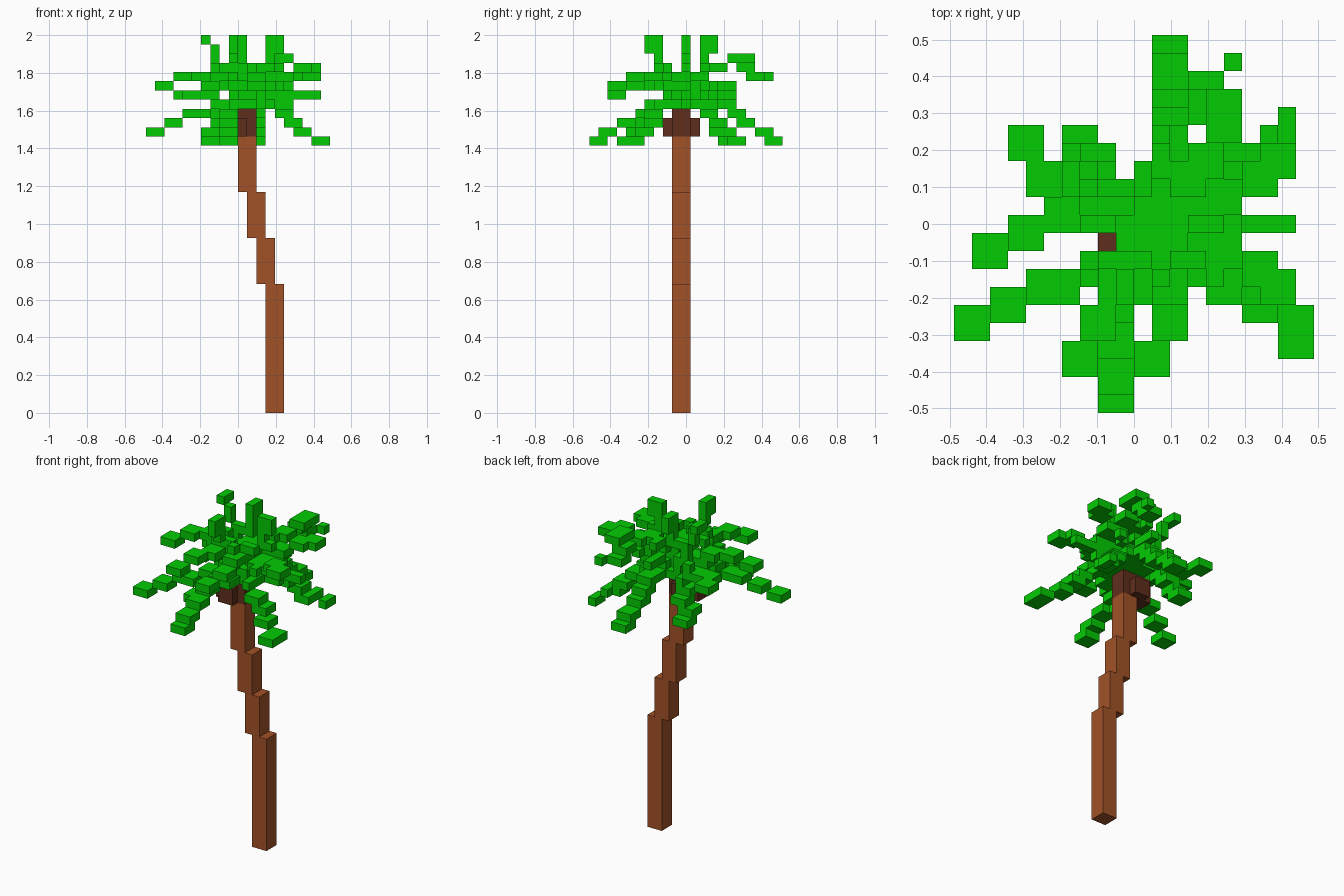
import bpy, bmesh, math
from mathutils import Vector, Matrix

if "Cube" in bpy.data.objects:
    bpy.data.objects.remove(bpy.data.objects["Cube"], do_unlink=True)

UNIT = 2 / 41  # edge of one block


def material(name, colour):
    mat = bpy.data.materials.new(name)
    mat.use_nodes = True
    mat.diffuse_color = (*colour, 1)
    mat.node_tree.nodes["Principled BSDF"].inputs["Base Color"].default_value = (*colour, 1)
    return mat


leaf_green = material("leaf green", (0.001, 0.6, 0.001))
bark_brown = material("bark brown", (0.36, 0.085, 0.02))
heart_brown = material("dark heart brown", (0.115, 0.028, 0.012))


def build(name, boxes, mat):
    """Make one object from boxes given as low corner and size, in blocks."""
    bm = bmesh.new()
    for corner, size in boxes:
        centre = Vector(corner) + Vector(size) / 2 - Vector((0, 0.5, 0))
        bmesh.ops.create_cube(bm, size=UNIT, matrix=Matrix.Translation(centre * UNIT)
                              @ Matrix.Diagonal((*size, 1)))
    mesh = bpy.data.meshes.new(name)
    bm.to_mesh(mesh)
    bm.free()
    mesh.materials.append(mat)
    obj = bpy.data.objects.new(name, mesh)
    bpy.context.collection.objects.link(obj)


def frond(name, *points, width=2):
    """Lay flat blocks along a bent path, snapped to the block grid."""
    boxes = []
    for start, end in zip(points, points[1:]):
        a, b = Vector(start), Vector(end)
        d = b - a
        steps = max(1, math.ceil(max(abs(d.x) / width, abs(d.y) / width, abs(d.z))))
        for i in range(steps + 1):
            p = a.lerp(b, i / steps)
            corner = (math.floor(p.x - width / 2 + 0.5),
                      math.floor(p.y - width / 2 + 0.5), math.floor(p.z + 0.5))
            if (corner, (width, width, 1)) not in boxes:
                boxes.append((corner, (width, width, 1)))
    build(name, boxes, leaf_green)


# Trunk: stacked square segments, each shifted one block sideways
levels = [0, 14, 19, 24, 30]
for i, (low, high) in enumerate(zip(levels, levels[1:])):
    build(f"trunk_segment_{i + 1}", [((3 - i, -1, low), (2, 2, high - low))], bark_brown)

# Heart of the crown: a cross of blocks
build("crown_heart", [((-2, -1, 30), (4, 2, 3)), ((-1, -2, 30), (2, 4, 2))], heart_brown)

# Drooping lower fronds
low = (1, 1, 33)
frond("back_low_frond", low, (2, 5, 33), (2, 7, 31), (2, 9, 30), (2, 10, 29))
frond("back_left_low_frond", low, (5, 3, 32), (7, 4, 30))
frond("back_left_low_tip", (7.5, 5.5, 30), (8.5, 5.5, 29), (8.5, 6.5, 29), width=1)
frond("front_left_low_frond", low, (3, -1, 33), (5, -3, 32), (7, -4, 30), (9, -5, 29), (9, -6, 29))
frond("front_low_frond", low, (0, -3, 33), (-2, -5, 31), (-1, -8, 30), (-1, -9, 29))
frond("front_right_low_frond", low, (-1, -2, 33), (-4, -3, 32), (-7, -4, 31), (-9, -5, 30))
frond("back_right_low_frond", low, (-2, 3, 32), (-3, 4, 30), (-3, 5, 29))

# Spreading middle fronds
mid = (1, 1, 35)
frond("left_middle_frond", (2.5, 0.5, 34), (8.5, 0.5, 34), width=1)
frond("front_left_middle_frond", mid, (5, -1, 35), (7, -2, 36), (8, -3, 36))
frond("front_middle_frond", mid, (2, -2, 36), (2, -5, 35), (1, -7, 34))
frond("front_right_middle_frond", mid, (-1, -3, 36), (-2, -5, 36), (-3, -7, 35))
frond("right_middle_frond", mid, (-3, 1, 35), (-6, 0, 36), (-8, -1, 35))
frond("back_right_middle_frond", mid, (-3, 3, 34), (-5, 3, 34), (-6, 5, 34))

# Rising upper fronds
high = (2, 1, 36)
frond("back_left_upper_frond", high, (4, 4, 37), (5, 7, 38), (4, 7, 37), (4, 8, 36))
frond("back_left_upper_tip", (5.5, 9.5, 36), (5.5, 9.5, 36), width=1)
frond("left_upper_frond", high, (5, 2, 36), (8, 4, 37))

# Short inner leaves, one ring above another
for level, reach, rise in ((33, 4, 0), (34, 4.5, 1), (36, 3.5, 1)):
    for k in range(8):
        turn = Vector((math.cos(k * math.pi / 4), math.sin(k * math.pi / 4), 0))
        start = Vector((1, 0.5, level)) + turn
        frond(f"inner_leaf_{level}_{k + 1}", start,
              start + turn * (reach - 1) + Vector((0, 0, rise)), width=1)

# Upright crest leaves: a thin stem under a flat upright blade
crests = {
    "front_crest": ((0.5, -1.5, 36), (-0.5, -2.5, 38), (-1, -4, 39), (1, 2, 2)),
    "back_crest": ((0.5, 1.5, 36), (0.5, 2.5, 38), (0, 2, 39), (1, 2, 2)),
    "left_crest": ((2.5, 0.5, 36), (3.5, 0.5, 38), (3, 0, 39), (2, 1, 2)),
    "right_crest": ((-1.5, 2.5, 36), (-2.5, 2.5, 39), (-4, 2, 40), (1, 2, 1)),
}
for name, (root, top, corner, size) in crests.items():
    frond(name + "_stem", root, top, width=1)
    build(name + "_blade", [(corner, size)], leaf_green)
